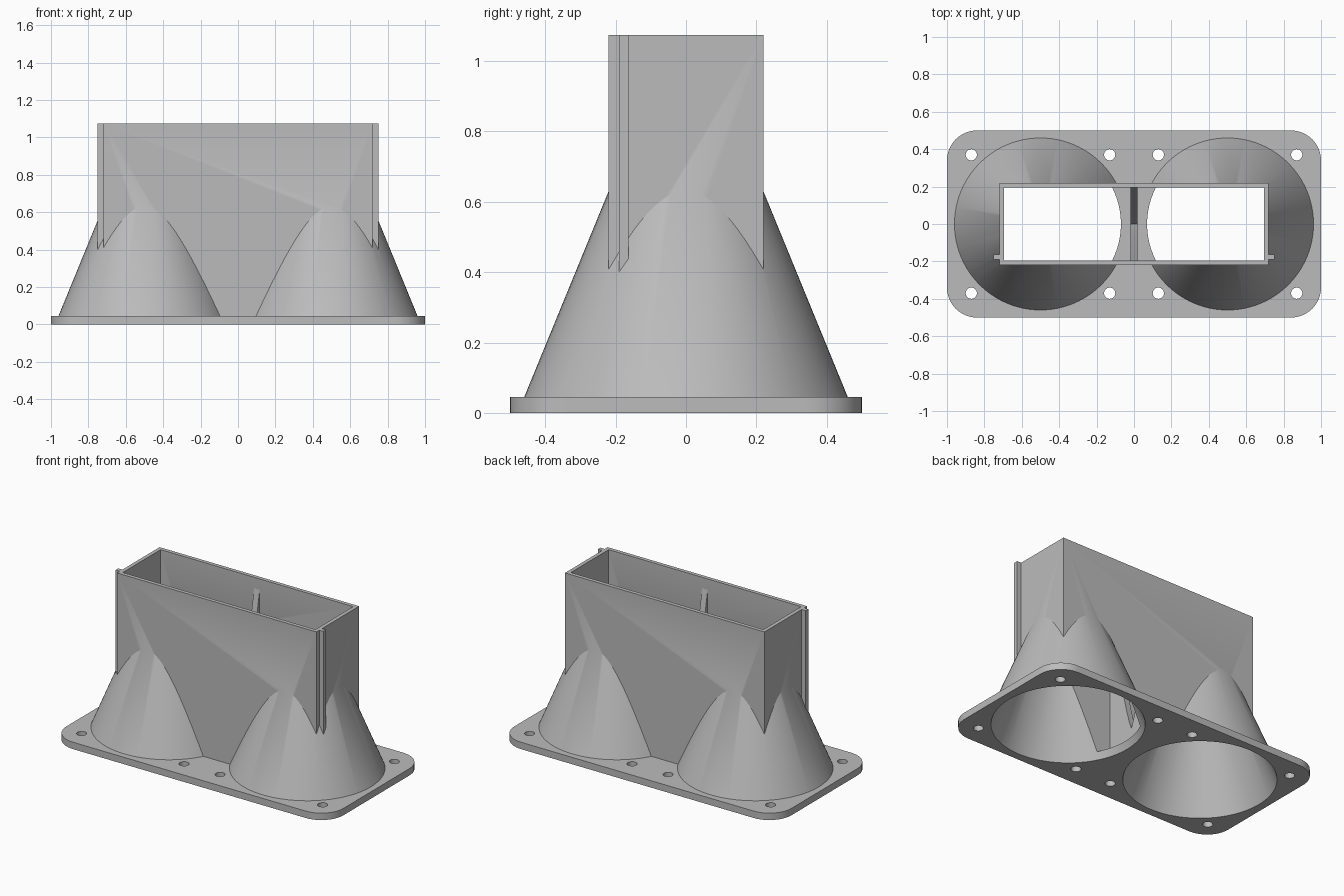
import bpy, bmesh, math

cube = bpy.data.objects.get("Cube")
if cube:
    bpy.data.objects.remove(cube, do_unlink=True)

SLOPE, PLATE, TOP = 0.41, 0.045, 1.075

grey = bpy.data.materials.new("plain grey")
grey.use_nodes = True
grey.diffuse_color = (0.5, 0.5, 0.5, 1)
grey.node_tree.nodes["Principled BSDF"].inputs["Base Color"].default_value = (0.5, 0.5, 0.5, 1)


def make(name, bm):
    bmesh.ops.recalc_face_normals(bm, faces=bm.faces)
    mesh = bpy.data.meshes.new(name)
    bm.to_mesh(mesh)
    bm.free()
    mesh.materials.append(grey)
    ob = bpy.data.objects.new(name, mesh)
    bpy.context.collection.objects.link(ob)
    return ob


def prism(name, points, offset):
    """Extrude a closed outline of 3D points along an offset."""
    bm = bmesh.new()
    face = bm.faces.new([bm.verts.new(p) for p in points])
    ext = bmesh.ops.extrude_face_region(bm, geom=[face])
    verts = [v for v in ext["geom"] if isinstance(v, bmesh.types.BMVert)]
    bmesh.ops.translate(bm, verts=verts, vec=offset)
    return make(name, bm)


def box(name, x0, x1, y0, y1, z0, z1):
    return prism(name, [(x0, y0, z0), (x1, y0, z0), (x1, y1, z0), (x0, y1, z0)], (0, 0, z1 - z0))


def cone(name, x, y, z0, z1, r0, r1, sides=96):
    ring = [(math.cos(math.tau * i / sides), math.sin(math.tau * i / sides)) for i in range(sides)]
    bm = bmesh.new()
    low = [bm.verts.new((x + r0 * c, y + r0 * s, z0)) for c, s in ring]
    high = [bm.verts.new((x + r1 * c, y + r1 * s, z1)) for c, s in ring]
    bm.faces.new(low[::-1])
    bm.faces.new(high)
    for i in range(sides):
        j = (i + 1) % sides
        bm.faces.new((low[i], low[j], high[j], high[i]))
    return make(name, bm)


def funnel(name, x, radius, z0, z1):
    """Sloped cone whose radius is measured at the plate top."""
    return cone(name, x, 0, z0, z1, radius - SLOPE * (z0 - PLATE), radius - SLOPE * (z1 - PLATE))


def combine(target, tool, operation):
    mod = target.modifiers.new(operation.lower(), 'BOOLEAN')
    mod.operation, mod.solver, mod.object = operation, 'EXACT', tool
    bpy.context.view_layer.objects.active = target
    bpy.ops.object.modifier_apply(modifier=mod.name)
    bpy.data.objects.remove(tool, do_unlink=True)


# Mounting plate with rounded corners
R = 0.16
outline = []
for quarter, (sx, sy) in enumerate([(1, 1), (-1, 1), (-1, -1), (1, -1)]):
    for i in range(13):
        a = math.pi / 2 * (quarter + i / 12)
        outline.append((sx * (1 - R) + R * math.cos(a), sy * (0.5 - R) + R * math.sin(a), 0))
duct = prism("fan_duct", outline, (0, 0, PLATE))

# Rectangular chute, funnels and side rails
combine(duct, box("chute", -0.72, 0.72, -0.22, 0.22, 0.02, TOP), 'UNION')
for side in (-1, 1):
    combine(duct, funnel("funnel", side * 0.5, 0.46, 0.02, 0.64), 'UNION')
    x0, x1 = sorted((side * 0.7, side * 0.75))
    combine(duct, box("side_rail", x0, x1, -0.19, -0.163, 0.3, TOP), 'UNION')

# Hollow interior and screw holes
combine(duct, box("chute_cavity", -0.695, 0.695, -0.195, 0.195, PLATE, TOP + 0.1), 'DIFFERENCE')
for side in (-1, 1):
    combine(duct, funnel("funnel_cavity", side * 0.5, 0.43, -0.05, 0.64), 'DIFFERENCE')
    for x in (0.13, 0.87):
        for y in (-0.37, 0.37):
            combine(duct, cone("screw_hole", side * x, y, -0.1, 0.2, 0.03, 0.03, 24), 'DIFFERENCE')

# Thin divider with a deep curved notch
notch = [(-0.02, 0.2 * t / 10, 0.15 + 0.88 * abs(t / 10) ** 1.2) for t in range(-10, 11)]
base = [(-0.02, 0.2, 0.04), (-0.02, -0.2, 0.04)]
divider = prism("divider", notch + base, (0.04, 0, 0))

for ob in (duct, divider):
    bpy.ops.object.select_all(action='DESELECT')
    ob.select_set(True)
    bpy.context.view_layer.objects.active = ob
    bpy.ops.object.shade_smooth_by_angle(angle=math.radians(25))
